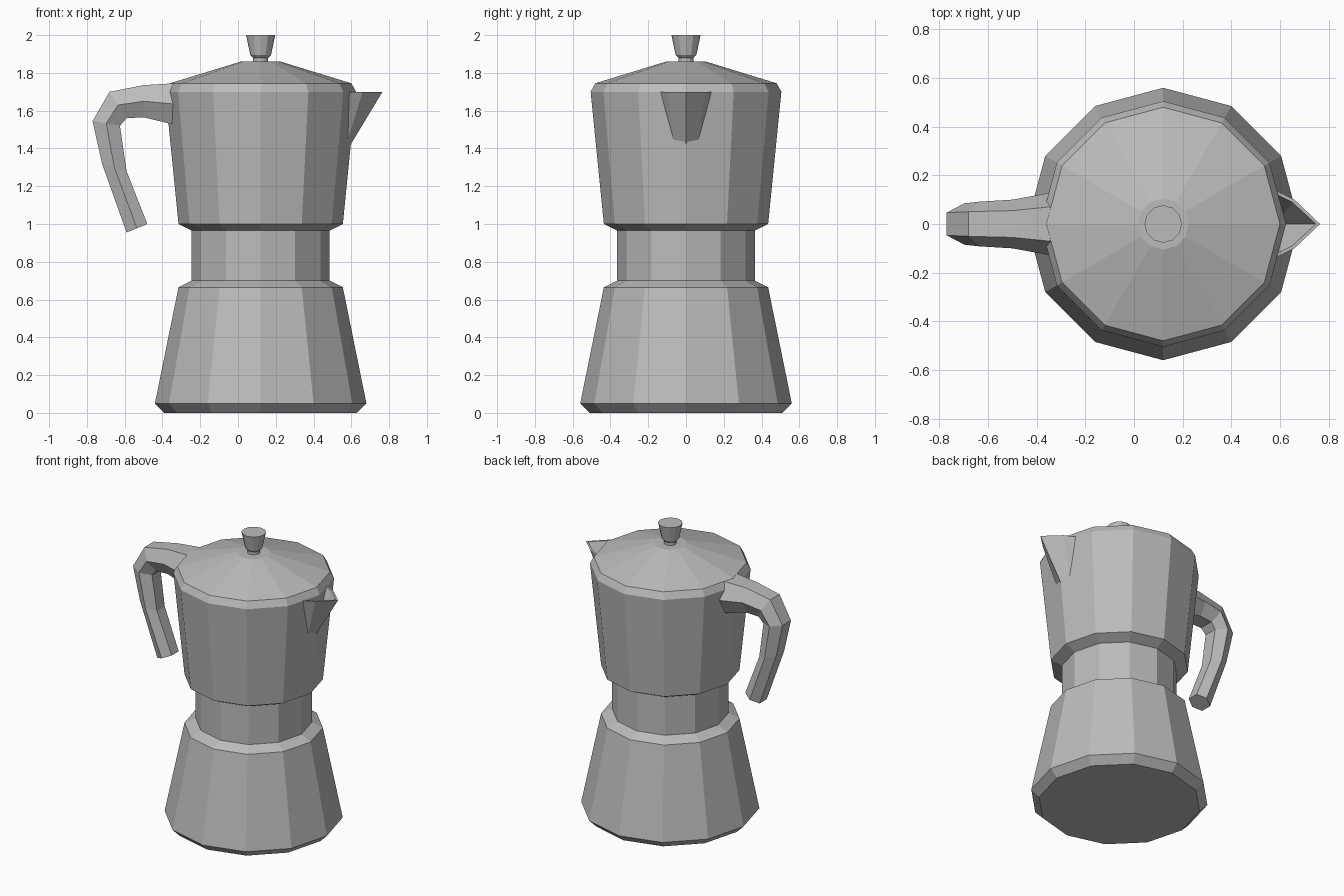
import bpy, bmesh
from math import cos, sin, pi

cube = bpy.data.objects.get("Cube")
if cube:
    bpy.data.objects.remove(cube, do_unlink=True)

SIDES = 12
AXIS_X = 0.12

metal = bpy.data.materials.new("grey metal")
metal.use_nodes = True
GREY = (0.5, 0.5, 0.5, 1)
metal.diffuse_color = GREY
metal.node_tree.nodes["Principled BSDF"].inputs["Base Color"].default_value = GREY


def finish(name, bm):
    bmesh.ops.recalc_face_normals(bm, faces=bm.faces)
    mesh = bpy.data.meshes.new(name)
    bm.to_mesh(mesh)
    bm.free()
    mesh.materials.append(metal)
    obj = bpy.data.objects.new(name, mesh)
    bpy.context.collection.objects.link(obj)
    return obj


def loft(name, rings):
    """Skin a list of equal-sized point rings and cap both ends."""
    bm = bmesh.new()
    loops = [[bm.verts.new(p) for p in ring] for ring in rings]
    n = len(loops[0])
    for a, b in zip(loops, loops[1:]):
        for i in range(n):
            j = (i + 1) % n
            bm.faces.new((a[i], a[j], b[j], b[i]))
    bm.faces.new(loops[0])
    bm.faces.new(loops[-1])
    return finish(name, bm)


def turned(name, profile):
    """Faceted solid of revolution from (radius, height) pairs."""
    angles = [2 * pi * i / SIDES for i in range(SIDES)]
    return loft(name, [[(AXIS_X + r * cos(a), r * sin(a), z) for a in angles]
                       for r, z in profile])


# Turned body parts
turned("water_chamber", [(0.51, 0), (0.56, 0.05), (0.435, 0.665), (0.365, 0.70)])
turned("waist", [(0.365, 0.70), (0.365, 0.965)])
turned("upper_pot", [(0.365, 0.965), (0.435, 1.0), (0.505, 1.70)])
turned("lid", [(0.505, 1.70), (0.48, 1.745), (0.105, 1.86)])
turned("lid_knob", [(0.04, 1.855), (0.04, 1.88), (0.055, 1.895), (0.077, 2.0)])

# Handle: six-sided sections as outer point, inner point and half width (x, z)
sections = [
    ((-0.335, 1.745), (-0.335, 1.525), 0.13),
    ((-0.50, 1.735), (-0.50, 1.565), 0.10),
    ((-0.68, 1.70), (-0.59, 1.56), 0.092),
    ((-0.77, 1.545), (-0.625, 1.52), 0.085),
    ((-0.72, 1.32), (-0.59, 1.28), 0.078),
    ((-0.59, 0.955), (-0.48, 1.0), 0.07),
]
rings = []
for (ox, oz), (ix, iz), w in sections:
    mx, mz, f = (ox + ix) / 2, (oz + iz) / 2, w * 0.55
    rings.append([(ox, f, oz), (mx, w, mz), (ix, f, iz),
                  (ix, -f, iz), (mx, -w, mz), (ox, -f, oz)])
loft("handle", rings)

# Spout: hollow V-shaped lip, each half mirrored across y = 0
bm = bmesh.new()
for s in (1, -1):
    root, bend, tip, keel, low = [bm.verts.new((x, s * y, z)) for x, y, z in (
        (0.59, 0.135, 1.70), (0.66, 0.10, 1.70), (0.765, 0, 1.70),
        (0.59, 0, 1.41), (0.58, 0.065, 1.44))]
    root_in, bend_in, tip_in, floor = [bm.verts.new((x, s * y, z)) for x, y, z in (
        (0.59, 0.12, 1.70), (0.65, 0.09, 1.70), (0.748, 0, 1.70), (0.59, 0, 1.45))]
    for face in ((root, bend, low), (bend, tip, keel, low),
                 (root, root_in, bend_in, bend), (bend, bend_in, tip_in, tip),
                 (root_in, floor, bend_in), (bend_in, floor, tip_in)):
        bm.faces.new(face)
bmesh.ops.remove_doubles(bm, verts=bm.verts, dist=0.0001)
finish("spout", bm)
